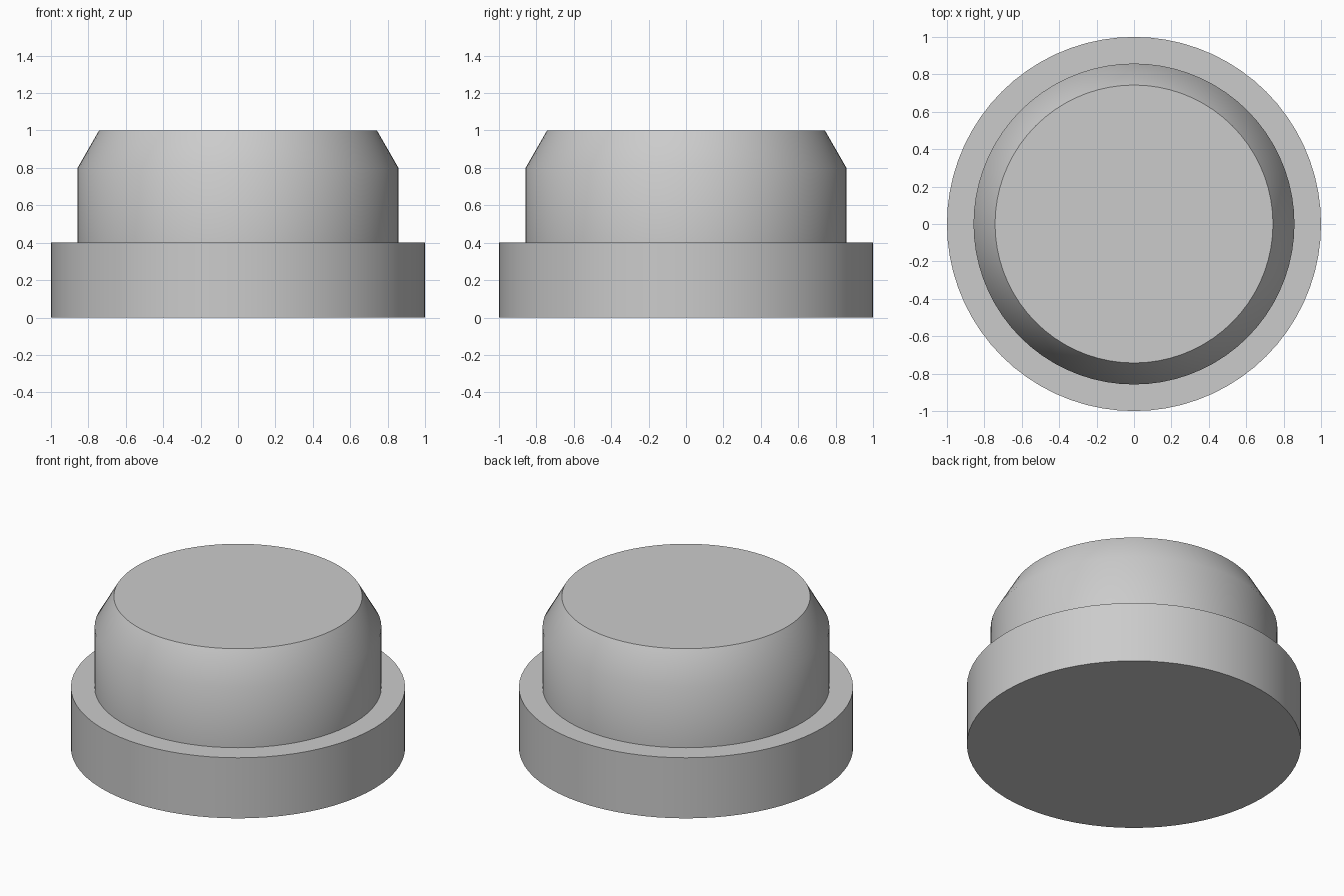
import bpy
import bmesh
from math import cos, sin, tau, radians

cube = bpy.data.objects.get("Cube")
if cube:
    bpy.data.objects.remove(cube, do_unlink=True)

SIDES = 72

grey = bpy.data.materials.new("light_grey")
grey.use_nodes = True
colour = (0.6, 0.6, 0.6, 1)
grey.diffuse_color = colour
grey.node_tree.nodes["Principled BSDF"].inputs["Base Color"].default_value = colour


def turned_solid(name, profile):
    """Revolve (radius, height) points around z and cap both ends."""
    bm = bmesh.new()
    angles = [tau * i / SIDES for i in range(SIDES)]
    rings = [[bm.verts.new((r * cos(a), r * sin(a), z)) for a in angles]
             for r, z in profile]
    for low, high in zip(rings, rings[1:]):
        for i in range(SIDES):
            j = (i + 1) % SIDES
            bm.faces.new((low[i], low[j], high[j], high[i]))
    bm.faces.new(rings[0][::-1])
    bm.faces.new(rings[-1])
    mesh = bpy.data.meshes.new(name)
    bm.to_mesh(mesh)
    bm.free()
    mesh.materials.append(grey)
    obj = bpy.data.objects.new(name, mesh)
    bpy.context.collection.objects.link(obj)
    return obj


# Wide flange, stepped in to a plug with a chamfered top, as one closed skin
plug = turned_solid("flanged_plug", [
    (1, 0), (1, 0.4),
    (0.858, 0.4), (0.858, 0.8),
    (0.743, 1),
])

# Rounded walls are smooth; rims and the step stay sharp
bpy.ops.object.select_all(action="DESELECT")
plug.select_set(True)
bpy.context.view_layer.objects.active = plug
bpy.ops.object.shade_smooth_by_angle(angle=radians(35))
